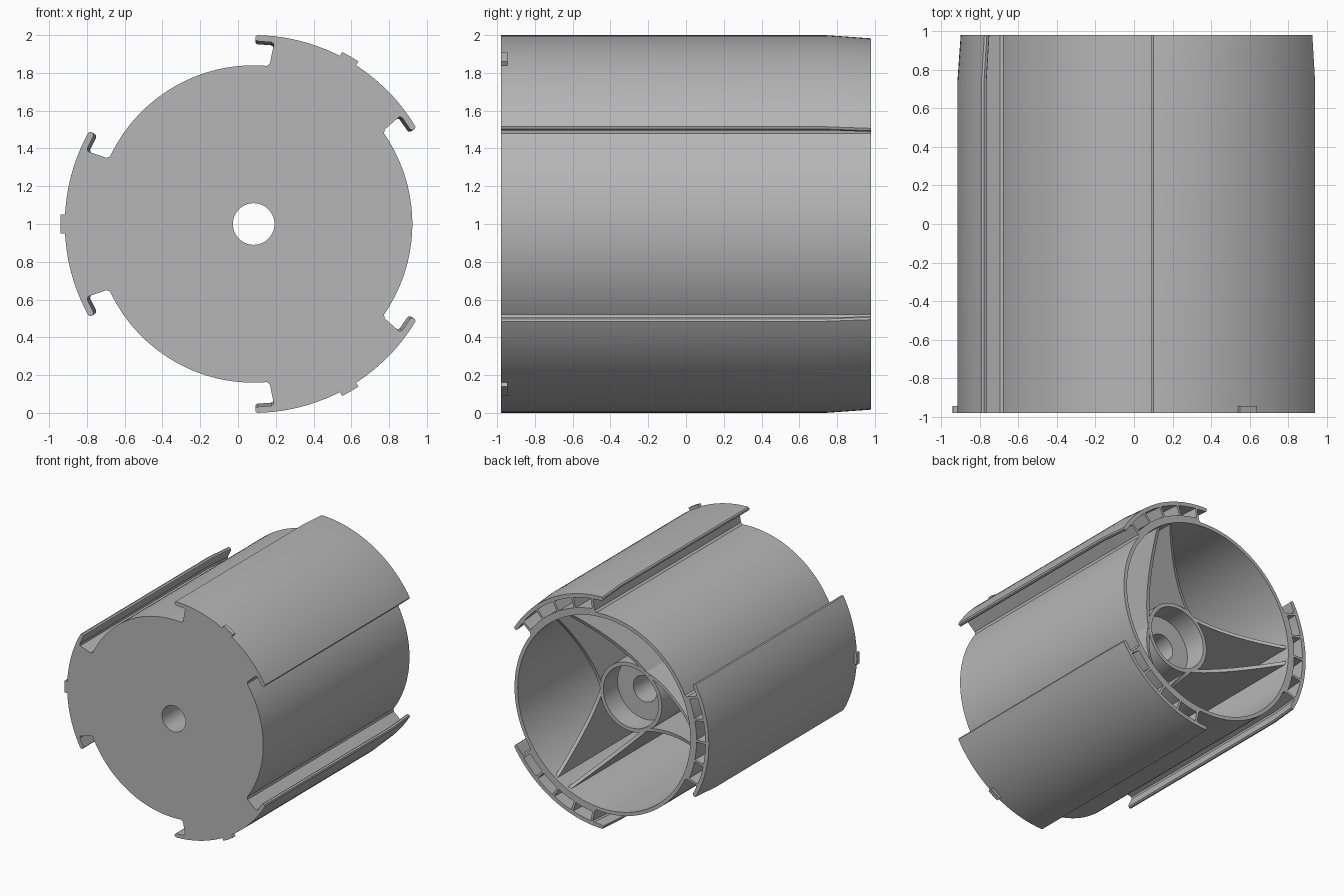
import bpy, bmesh
from math import sin, cos, radians, hypot
from mathutils import Vector

cube = bpy.data.objects.get("Cube")
if cube:
    bpy.data.objects.remove(cube)

CENTRE = (0.083, 0, 1)
FRONT, BACK, FLOOR = -0.98, 0.98, -0.92
CORE, PAD = 0.84, 1.0
PADS = (60, 180, 300)

grey = bpy.data.materials.new("plain grey")
grey.use_nodes = True
colour = (0.47, 0.47, 0.47, 1)
grey.diffuse_color = colour
grey.node_tree.nodes["Principled BSDF"].inputs["Base Color"].default_value = colour


def polar(r, a):
    return (r * cos(radians(a)), r * sin(radians(a)))


def arc(r, a0, a1, step=2.5):
    n = max(1, round(abs(a1 - a0) / step))
    return [polar(r, a0 + (a1 - a0) * i / n) for i in range(n + 1)]


def circle(r, step=4):
    return arc(r, 0, 360, step)[:-1]


def finish(bm, name):
    bmesh.ops.recalc_face_normals(bm, faces=bm.faces)
    mesh = bpy.data.meshes.new(name)
    bm.to_mesh(mesh)
    bm.free()
    ob = bpy.data.objects.new(name, mesh)
    ob.location = CENTRE
    mesh.materials.append(grey)
    bpy.context.collection.objects.link(ob)
    bpy.ops.object.select_all(action='DESELECT')
    ob.select_set(True)
    bpy.context.view_layer.objects.active = ob
    bpy.ops.object.shade_smooth_by_angle(angle=radians(30))
    return ob


def prism(name, loops, stations, back_scale=1):
    """Extrude an outline with holes along y through the given stations."""
    bm = bmesh.new()
    edges = []
    for loop in loops:
        vs = [bm.verts.new((x, stations[0], z)) for x, z in loop]
        edges += [bm.edges.new((vs[i - 1], vs[i])) for i in range(len(vs))]
    bmesh.ops.triangle_fill(bm, use_beauty=True, edges=edges, normal=(0, -1, 0))
    # keep the first cap, then pull the boundary back station by station
    cap = list(bm.faces)
    rim = edges
    for y0, y1 in zip(stations, stations[1:]):
        ext = bmesh.ops.extrude_edge_only(bm, edges=rim)["geom"]
        moved = [g for g in ext if isinstance(g, bmesh.types.BMVert)]
        rim = [g for g in ext if isinstance(g, bmesh.types.BMEdge)]
        rim = [e for e in rim if all(v in set(moved) for v in e.verts)]
        bmesh.ops.translate(bm, verts=moved, vec=(0, y1 - y0, 0))
    for v in moved:
        if hypot(v.co.x, v.co.z) > 0.9:
            v.co.x *= back_scale
            v.co.z *= back_scale
    bmesh.ops.triangle_fill(bm, use_beauty=True, edges=rim, normal=(0, 1, 0))
    return finish(bm, name)


# Outer outline: round core with three raised pads that end in thin lips
half_pad = [(CORE, 25.2), (0.855, 24.2), (0.958, 23.6), (0.967, 24.4),
            (0.968, 28.8), (0.975, 29.4), (0.99, 29.5), (PAD, 29)]
outline = []
for c in PADS:
    outline += [polar(r, c - a) for r, a in half_pad]
    outline += arc(PAD, c - 29, c + 29)[1:-1]
    outline += [polar(r, c + a) for r, a in reversed(half_pad)]
    outline += arc(CORE, c + 25.2, c + 94.8)[1:-1]

# Four hollow cells in each pad, split by thin webs
cells = []
for c in PADS:
    for k in range(4):
        a0 = c - 22.6 + k * 11.6
        a1 = a0 + 10.4
        cells.append(arc(0.868, a0, a1) + arc(0.967, a1, a0))

prism("front_plate", [outline, circle(0.11)], [FRONT, FLOOR])
prism("drum_shell", [outline, circle(0.81)] + cells, [FLOOR, 0.74, BACK], 0.983)

# Recessed hub with a stepped bore
prism("hub_tube", [circle(0.29), circle(0.258)], [FLOOR, 0.62])
prism("hub_core", [circle(0.27), circle(0.11)], [FLOOR, 0.43])


def rib(name, a_hub, a_wall):
    """Upright web whose back edge sweeps up from the hub to the rim."""
    start = Vector(polar(0.276, a_hub))
    run = Vector(polar(0.825, a_wall)) - start
    side = Vector((-run.y, run.x)).normalized() * 0.014
    top = [(i / 12, 0.615 + 0.345 * (i / 12) ** 1.6) for i in range(13)]
    bm = bmesh.new()
    sides = []
    for s in (1, -1):
        ring = []
        for t, y in [(0, FLOOR)] + top + [(1, FLOOR)]:
            p = start + run * t + side * s
            ring.append(bm.verts.new((p.x, y, p.y)))
        sides.append(ring)
        bm.faces.new(ring)
    a, b = sides
    for i in range(len(a)):
        bm.faces.new((a[i - 1], a[i], b[i], b[i - 1]))
    finish(bm, name)


# Pairs of ribs spread from the hub towards the middle of each pad
for n, a in enumerate((0, 120, 240), 1):
    rib(f"rib_{n}_a", a, a + 55.5)
    rib(f"rib_{n}_b", a, a - 55.5)

# Small locating nub at the front of each pad
for n, c in enumerate(PADS, 1):
    nub = arc(0.985, c - 2.9, c + 2.9) + arc(1.024, c + 2.8, c - 2.8)
    prism(f"nub_{n}", [nub], [FRONT, -0.945])
